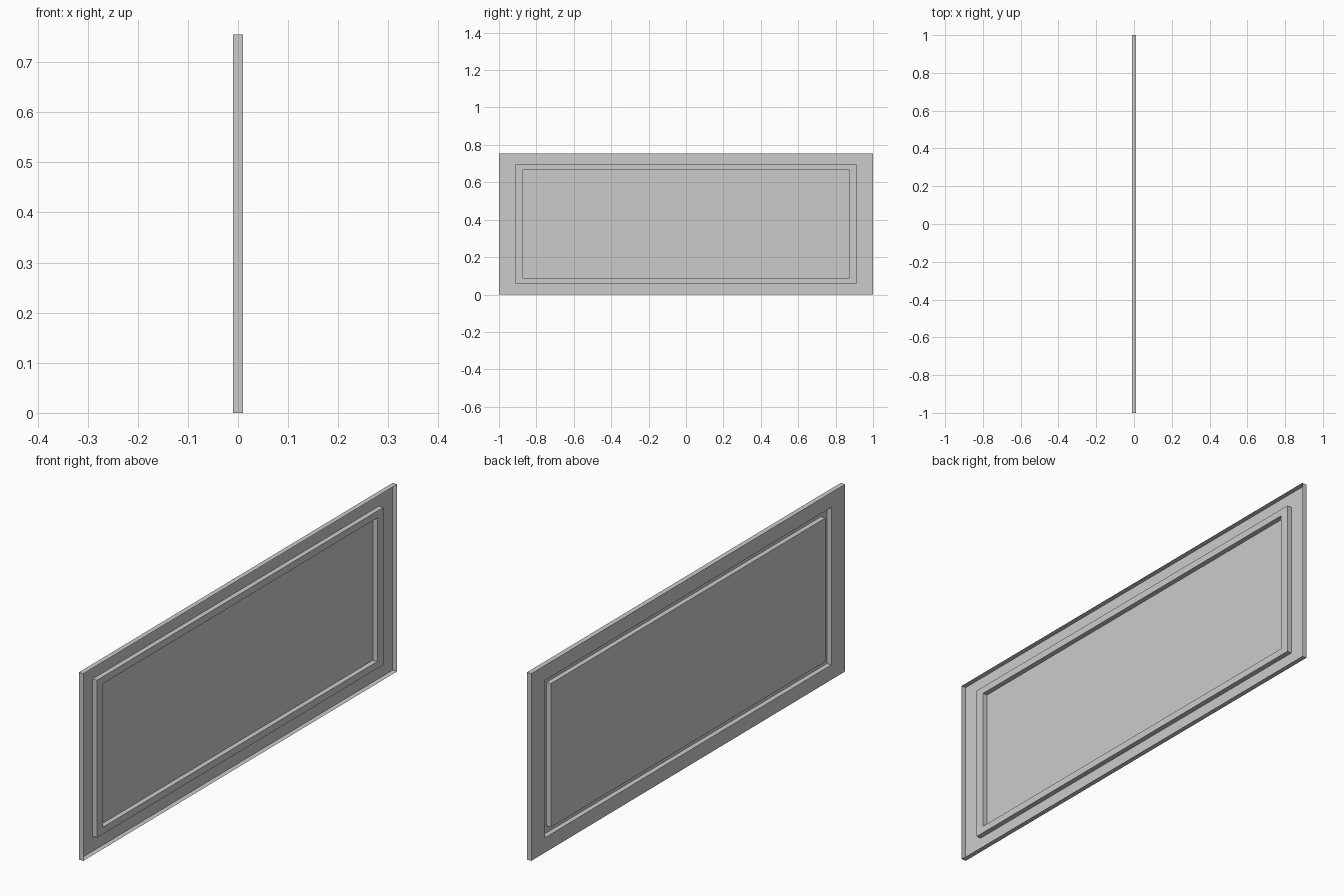
import bpy, bmesh

if "Cube" in bpy.data.objects:
    bpy.data.objects.remove(bpy.data.objects["Cube"])

W, H, T = 1.0, 0.755, 0.01   # half width, height, half thickness

# Pressed sheet: nested rectangular rings as (side inset, top/bottom inset, x)
rings = [
    (0.0, 0.0, T),         # open edge of the rim
    (0.0, 0.0, -T),        # outer flange
    (0.088, 0.06, -T),
    (0.088, 0.06, T),      # groove floor
    (0.126, 0.088, T),
    (0.126, 0.088, -T),    # centre field
]

bm = bmesh.new()


def add_ring(dy, dz, x):
    y0, y1, z0, z1 = -W + dy, W - dy, dz, H - dz
    return [bm.verts.new((x, y, z)) for y, z in
            ((y0, z0), (y1, z0), (y1, z1), (y0, z1))]


loops = [add_ring(*r) for r in rings]
for a, b in zip(loops, loops[1:]):
    for i in range(4):
        j = (i + 1) % 4
        bm.faces.new((a[j], a[i], b[i], b[j]))
bm.faces.new(loops[-1][::-1])
bm.normal_update()

# Moulded face is on -x, so the centre field must point that way
bm.faces.ensure_lookup_table()
if bm.faces[-1].normal.x > 0:
    bmesh.ops.reverse_faces(bm, faces=bm.faces[:])

mesh = bpy.data.meshes.new("moulded_panel")
bm.to_mesh(mesh)
bm.free()
panel = bpy.data.objects.new("moulded_panel", mesh)
bpy.context.collection.objects.link(panel)
